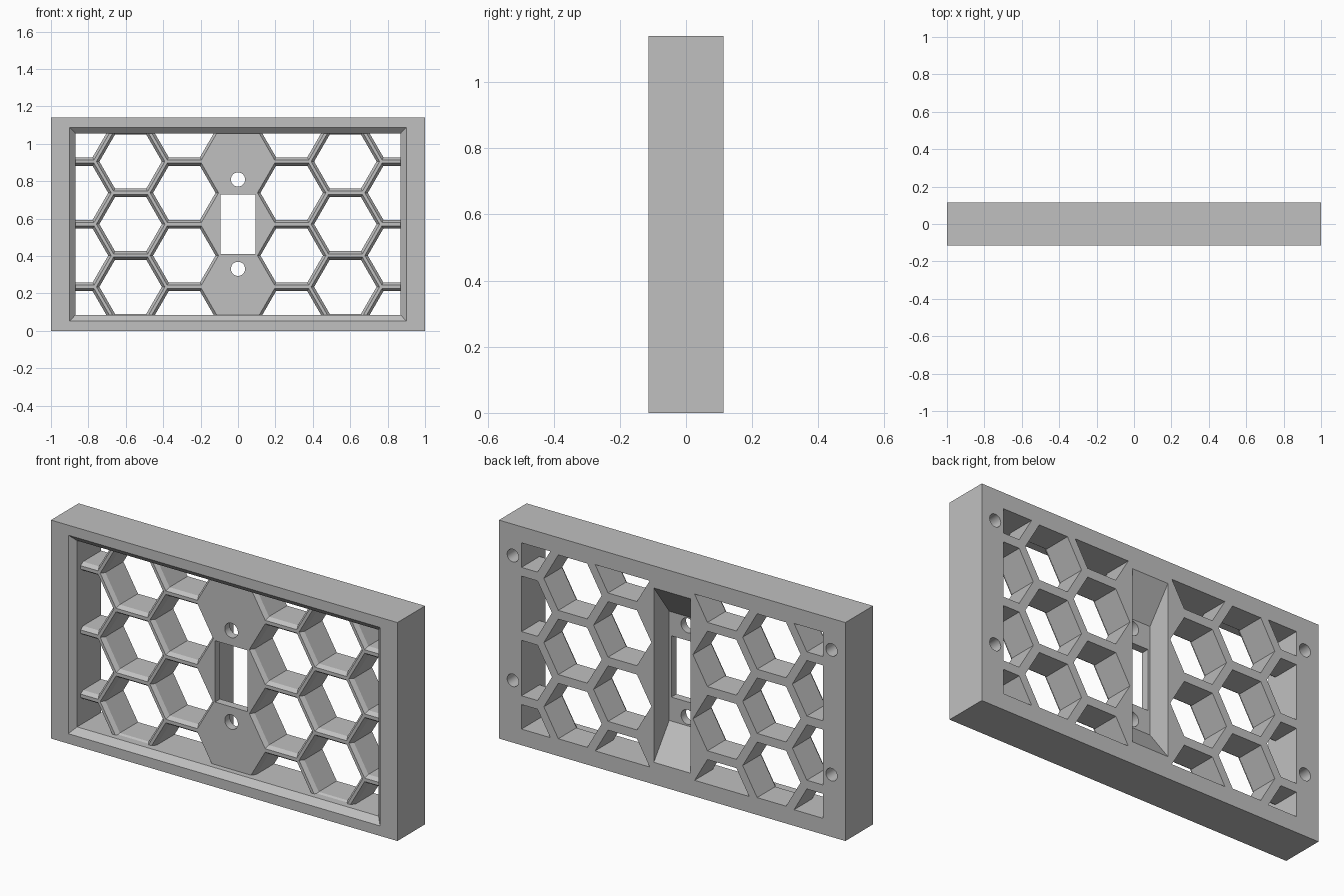
import bpy, bmesh
from math import cos, sin, pi

cube = bpy.data.objects.get("Cube")
if cube:
    bpy.data.objects.remove(cube, do_unlink=True)

grey = bpy.data.materials.new("plain grey")
grey.use_nodes = True
grey.diffuse_color = (0.53, 0.53, 0.53, 1)
grey.node_tree.nodes["Principled BSDF"].inputs["Base Color"].default_value = (0.53, 0.53, 0.53, 1)

HEIGHT, MID = 1.14, 0.57
FRONT, BACK = -0.114, 0.114
LATTICE_FRONT = -0.055
OPEN_X, OPEN_Z = 0.87, 0.486      # half size of the clear opening
PITCH, COLUMN = 0.335, 0.287      # honeycomb spacing
HEX_R, BEVEL = 0.167, 0.016
OUT = 0.05                        # overshoot of the cutters


def rect(y, hx, hz, z=MID):
    return [(-hx, y, z - hz), (hx, y, z - hz), (hx, y, z + hz), (-hx, y, z + hz)]


def polygon(y, x, z, r, sides):
    return [(x + r * cos(2 * pi * i / sides), y, z + r * sin(2 * pi * i / sides))
            for i in range(sides)]


def solids(name, lofts):
    """One object made of closed lofts, each a list of equal-length rings."""
    bm = bmesh.new()
    for rings in lofts:
        loops = [[bm.verts.new(p) for p in ring] for ring in rings]
        n = len(loops[0])
        for a, b in zip(loops, loops[1:]):
            for i in range(n):
                j = (i + 1) % n
                bm.faces.new((a[i], a[j], b[j], b[i]))
        bm.faces.new(loops[0])
        bm.faces.new(loops[-1])
    bmesh.ops.recalc_face_normals(bm, faces=bm.faces)
    mesh = bpy.data.meshes.new(name)
    bm.to_mesh(mesh)
    bm.free()
    mesh.materials.append(grey)
    obj = bpy.data.objects.new(name, mesh)
    bpy.context.collection.objects.link(obj)
    return obj


def cut(target, lofts):
    """Subtract the lofts from the target and bake the result."""
    cutter = solids("cutter", lofts)
    cutter.hide_render = True
    mod = target.modifiers.new("cut", 'BOOLEAN')
    mod.operation, mod.solver, mod.object = 'DIFFERENCE', 'EXACT', cutter
    bpy.context.view_layer.update()
    graph = bpy.context.evaluated_depsgraph_get()
    baked = bpy.data.meshes.new_from_object(target.evaluated_get(graph))
    target.modifiers.clear()
    target.data = baked
    bpy.data.objects.remove(cutter, do_unlink=True)


# Outer frame with a sloped front lip
frame = solids("frame", [[rect(FRONT, 1, MID), rect(BACK, 1, MID)]])
cut(frame, [[rect(FRONT - OUT, 0.9, 0.518), rect(FRONT, 0.9, 0.518),
             rect(FRONT + 0.03, OPEN_X, OPEN_Z), rect(BACK + OUT, OPEN_X, OPEN_Z)]])

# Blind mounting holes in the back of the frame
cut(frame, [[polygon(BACK - 0.12, x, z, 0.033, 24), polygon(BACK + OUT, x, z, 0.033, 24)]
            for x in (-0.92, 0.92) for z in (0.325, 0.976)])

# Honeycomb panel, solid along the middle column
panel = solids("honeycomb_panel", [[rect(LATTICE_FRONT, OPEN_X, OPEN_Z),
                                    rect(BACK, OPEN_X, OPEN_Z)]])
cells = []
for side in (-1, 1):
    for col in (1, 2, 3):
        rows = (-1, 0, 1) if col == 2 else (-1.5, -0.5, 0.5, 1.5)
        for row in rows:
            x, z = side * col * COLUMN, MID + row * PITCH
            cells.append([polygon(y, x, z, r, 6) for y, r in (
                (LATTICE_FRONT - OUT, HEX_R + BEVEL), (LATTICE_FRONT, HEX_R + BEVEL),
                (LATTICE_FRONT + 0.02, HEX_R), (BACK + OUT, HEX_R))])
cut(panel, cells)

# Tapered pocket behind the middle column
FLOOR = BACK - 0.127
slope = (0.455 - 0.285) / 0.127
cut(panel, [[rect(FLOOR, 0.106, 0.285),
             rect(BACK + 0.01, 0.106, 0.455 + 0.01 * slope)]])

# Switch slot and its two screw holes
through = (LATTICE_FRONT - OUT, FLOOR + 0.02)
cut(panel, [[rect(y, 0.094, 0.16) for y in through]])
cut(panel, [[polygon(y, 0, MID + s * 0.239, 0.038, 32) for y in through] for s in (-1, 1)])

# Keep flat faces crisp and the round holes smooth
for obj in (frame, panel):
    bpy.ops.object.select_all(action='DESELECT')
    obj.select_set(True)
    bpy.context.view_layer.objects.active = obj
    bpy.ops.object.shade_smooth_by_angle(angle=pi / 6)
